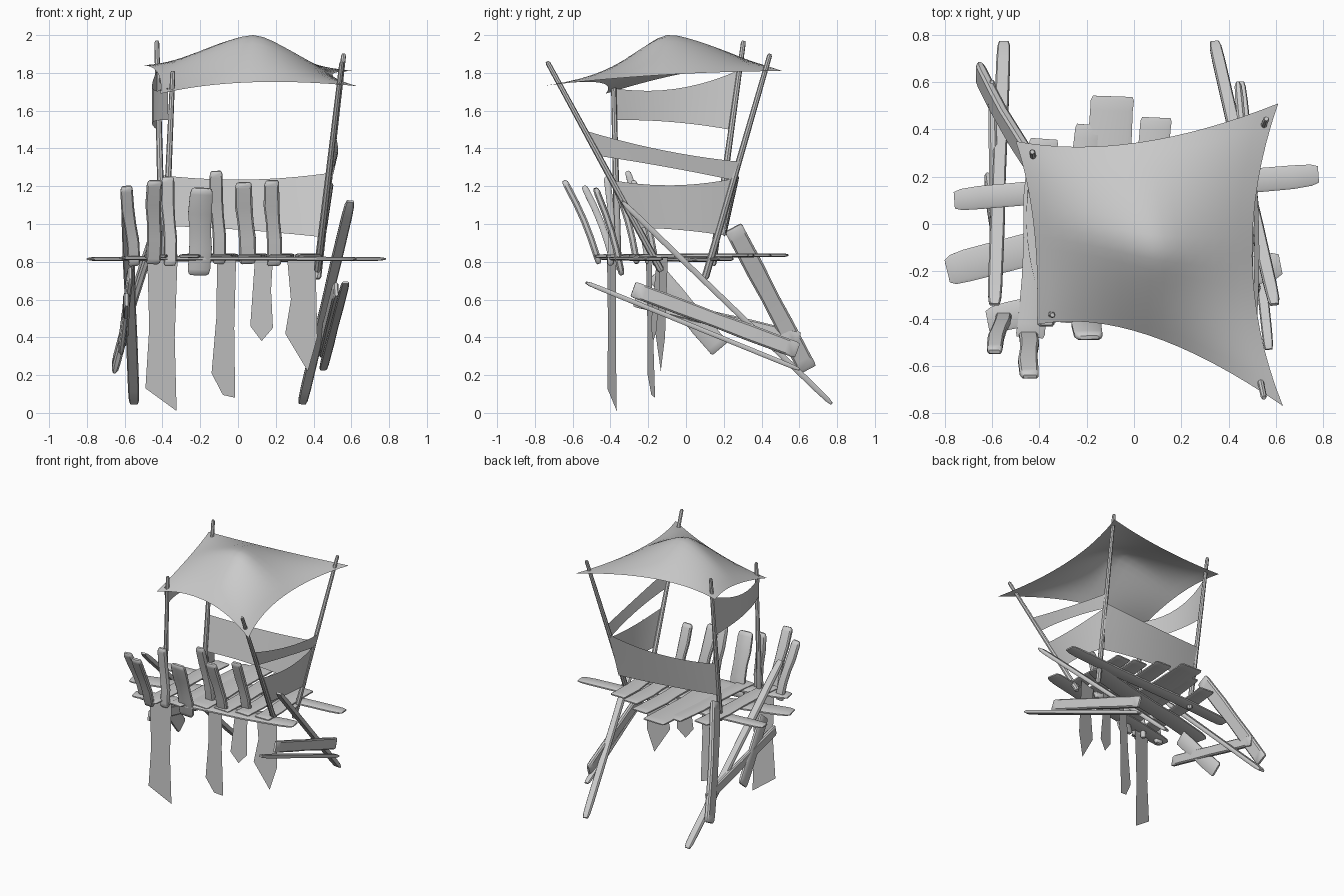
import bpy, bmesh, math
from mathutils import Vector as V

if "Cube" in bpy.data.objects:
    bpy.data.objects.remove(bpy.data.objects["Cube"])


def finish(bm, name):
    bmesh.ops.recalc_face_normals(bm, faces=bm.faces)
    me = bpy.data.meshes.new(name)
    bm.to_mesh(me)
    bm.free()
    ob = bpy.data.objects.new(name, me)
    bpy.context.collection.objects.link(ob)
    bpy.context.view_layer.objects.active = ob
    ob.select_set(True)
    bpy.ops.object.shade_smooth_by_angle(angle=math.radians(40))
    ob.select_set(False)
    return ob


def loft(name, rings):
    bm = bmesh.new()
    rs = [[bm.verts.new(p) for p in r] for r in rings]
    n = len(rs[0])
    for a, b in zip(rs, rs[1:]):
        for i in range(n):
            bm.faces.new((a[i], a[(i + 1) % n], b[(i + 1) % n], b[i]))
    bm.faces.new(rs[0])
    bm.faces.new(rs[-1])
    return finish(bm, name)


def plank(name, p0, p1, w, t, hint, bend=0.0, sway=0.0, end=.7):
    """Rough board with softened ends; hint gives the wide direction."""
    p0, p1 = V(p0), V(p1)
    d = (p1 - p0).normalized()
    wa = V(hint)
    wa = (wa - d * wa.dot(d)).normalized()
    ta = d.cross(wa)
    sec = [(-.5, -.25), (-.4, -.5), (.4, -.5), (.5, -.25),
           (.5, .25), (.4, .5), (-.4, .5), (-.5, .25)]
    rings = []
    mid = (1 + end) / 2
    for f, s, q in ((0, end, .45), (.02, mid + .05, .85), (.07, .98, 1), (.3, 1, 1), (.5, .94, 1),
                    (.7, 1.04, 1), (.93, 1, 1), (.98, mid + .05, .85), (1, end, .45)):
        c = p0.lerp(p1, f) + ta * bend * math.sin(math.pi * f) + wa * sway * math.sin(2 * math.pi * f)
        rings.append([c + wa * x * w * s + ta * y * t * q for x, y in sec])
    return loft(name, rings)


def pole(name, p0, p1, r0, r1):
    p0, p1 = V(p0), V(p1)
    d = (p1 - p0).normalized()
    a = d.orthogonal().normalized()
    b = d.cross(a)
    return loft(name, [[p0.lerp(p1, f) + (a * math.cos(k * math.pi / 4) + b * math.sin(k * math.pi / 4))
                        * (r0 + (r1 - r0) * f) * s for k in range(8)]
                       for f, s in ((0, .7), (.01, 1), (.5, 1), (.99, 1), (1, .7))])


def grid(name, n, m, fn):
    bm = bmesh.new()
    g = [[bm.verts.new(fn(i / n, j / m)) for j in range(m + 1)] for i in range(n + 1)]
    for i in range(n):
        for j in range(m):
            bm.faces.new((g[i][j], g[i + 1][j], g[i + 1][j + 1], g[i][j + 1]))
    return finish(bm, name)


def cloth(name, a, b, c, d, bulge, sag):
    """Hung cloth: top a-b, bottom d-c."""
    a, b, c, d = map(V, (a, b, c, d))

    def fn(u, v):
        k = 4 * u * (1 - u)
        p = a.lerp(b, u).lerp(d.lerp(c, u), v) + V(bulge) * k
        p.z += k * (-sag * (1 - v) + sag * .3 * v)
        return p
    return grid(name, 10, 3, fn)


X, Y, Z = (1, 0, 0), (0, 1, 0), (0, 0, 1)

# canopy: four pulled corners with hollow edges, raised to a soft peak
CO = [V(p) for p in ((-.41, -.425, 1.69), (.63, -.77, 1.73), (.61, .51, 1.81), (-.50, .35, 1.84))]
MID = [V(p) for p in ((.06, -.47, 1.75), (.50, -.14, 1.788), (.02, .345, 1.86), (-.425, 0, 1.80))]
PEAK = V((.08, -.10, 2.0))


def edge(i, j, m, t):
    return CO[i] * (1 - t) * (1 - 2 * t) + MID[m] * 4 * t * (1 - t) + CO[j] * t * (2 * t - 1)


def canopy_base(u, v):
    flat = CO[0].lerp(CO[1], u).lerp(CO[3].lerp(CO[2], u), v)
    return (edge(0, 1, 0, u).lerp(edge(3, 2, 2, u), v)
            + edge(0, 3, 3, v).lerp(edge(1, 2, 1, v), u) - flat)


def soft_tent(t):
    t = 2 * t - 1
    e = .02
    return (math.sqrt(1 + e) - math.sqrt(t * t + e)) / (math.sqrt(1 + e) - math.sqrt(e))


LIFT = PEAK - canopy_base(.5, .5)
grid("canopy", 16, 16, lambda u, v: canopy_base(u, v) + LIFT * soft_tent(u) * soft_tent(v))

# canopy poles
for n, p0, p1 in (("front_right", (.42, -.13, .75), (.55, -.735, 1.86)),
                  ("back_right", (.42, .10, .71), (.56, .445, 1.90)),
                  ("back_left", (-.40, .14, .78), (-.43, .305, 1.97)),
                  ("front_left", (-.39, -.36, .76), (-.345, -.385, 1.81))):
    pole("canopy_pole_" + n, p0, p1, .02, .013)

# cloth panels strung between poles
cloth("back_cloth", (-.42, .22, 1.26), (.485, .27, 1.27), (.45, .20, .93), (-.41, .17, .99), (0, .03, 0), .03)
cloth("right_low_cloth", (.485, -.38, 1.23), (.485, .25, 1.24), (.45, .2, .94), (.45, -.27, .98), (.02, 0, 0), .03)
cloth("right_strip_cloth", (.51, -.52, 1.49), (.51, .28, 1.33), (.49, .26, 1.23), (.49, -.46, 1.36), (.02, 0, 0), .02)
cloth("left_high_cloth", (-.37, -.39, 1.72), (-.43, .27, 1.81), (-.43, .23, 1.50), (-.37, -.38, 1.55), (-.05, 0, 0), .05)

# deck: cross beams, then boards running front to back
for i, (p0, p1, w) in enumerate((((-.76, .10, .815), (.78, .21, .815), .10),
                                 ((-.79, -.20, .815), (.45, .10, .81), .14),
                                 ((-.62, -.41, .82), (.62, -.17, .815), .12))):
    plank("deck_beam_%d" % i, p0, p1, w, .022, Y, 0, .01)
for i, (x0, y0, x1, y1, w) in enumerate(((-.44, -.48, -.38, .36, .12), (-.26, -.42, -.19, .42, .11),
                                         (-.12, -.34, -.09, .54, .18), (.06, -.30, .095, .45, .13),
                                         (.22, -.27, .24, .36, .12), (.38, -.25, .37, .33, .12))):
    plank("deck_board_%d" % i, (x0, y0, .83), (x1, y1, .835), w, .02, X, 0, .008, .93)

# front railing boards, leaning outward
for i, (x0, y0, z0, x1, y1, z1, w) in enumerate((
        (-.55, -.38, .78, -.59, -.54, 1.20, .066), (-.45, -.46, .79, -.44, -.645, 1.23, .08),
        (-.36, -.40, .78, -.37, -.42, 1.25, .07), (-.21, -.34, .73, -.19, -.48, 1.19, .12),
        (-.10, -.20, .79, -.115, -.31, 1.28, .07), (.05, -.26, .79, .03, -.38, 1.22, .09),
        (.19, -.16, .78, .18, -.28, 1.23, .08))):
    plank("rail_board_%d" % i, (x0, y0, z0), (x1, y1, z1), w, .035, X, .015, .006)

# legs
plank("back_left_leg", (-.655, .645, .23), (-.43, .25, .98), .10, .04, (0, 1, .5), .01, 0, .9)
plank("long_left_leg", (-.55, .77, .05), (-.59, -.34, 1.12), .06, .03, X)
plank("long_right_leg", (.34, .77, .05), (.595, -.34, 1.12), .055, .03, X)

# side braces
plank("right_side_brace", (.52, -.28, .655), (.44, .59, .33), .085, .035, Z, 0, 0, .9)
plank("right_thin_brace", (.57, -.53, .69), (.45, .60, .23), .045, .025, X)
plank("left_side_brace", (-.59, -.27, .60), (-.60, .60, .39), .08, .035, Z, 0, 0, .9)
plank("left_short_brace", (-.57, -.16, .74), (-.62, .18, .34), .11, .03, (0, 1, 1), 0, 0, .9)


# ragged strips hanging below the deck front, slightly turned
def strip(name, pts, y0, y1, turn=.3):
    bm = bmesh.new()
    z0 = min(p[1] for p in pts)
    xc = sum(p[0] for p in pts) / len(pts)
    bm.faces.new([bm.verts.new((x, y1 + (y0 - y1) * (z - z0) / (.82 - z0) + turn * (x - xc), z)) for x, z in pts])
    return finish(bm, name)


strip("hanging_strip_left", [(-.48, .82), (-.47, .45), (-.49, .13), (-.325, .01), (-.335, .4), (-.32, .82)], -.395, -.39)
strip("hanging_strip_middle", [(-.11, .82), (-.115, .5), (-.14, .21), (-.08, .095), (-.015, .08), (-.02, .45), (-.01, .82)], -.20, -.18)
strip("hanging_strip_short", [(.09, .82), (.065, .46), (.125, .38), (.185, .45), (.175, .65), (.185, .82)], -.14, -.17)
strip("hanging_strip_right", [(.26, .82), (.28, .6), (.25, .42), (.37, .22), (.42, .4), (.41, .82)], -.12, -.145)
